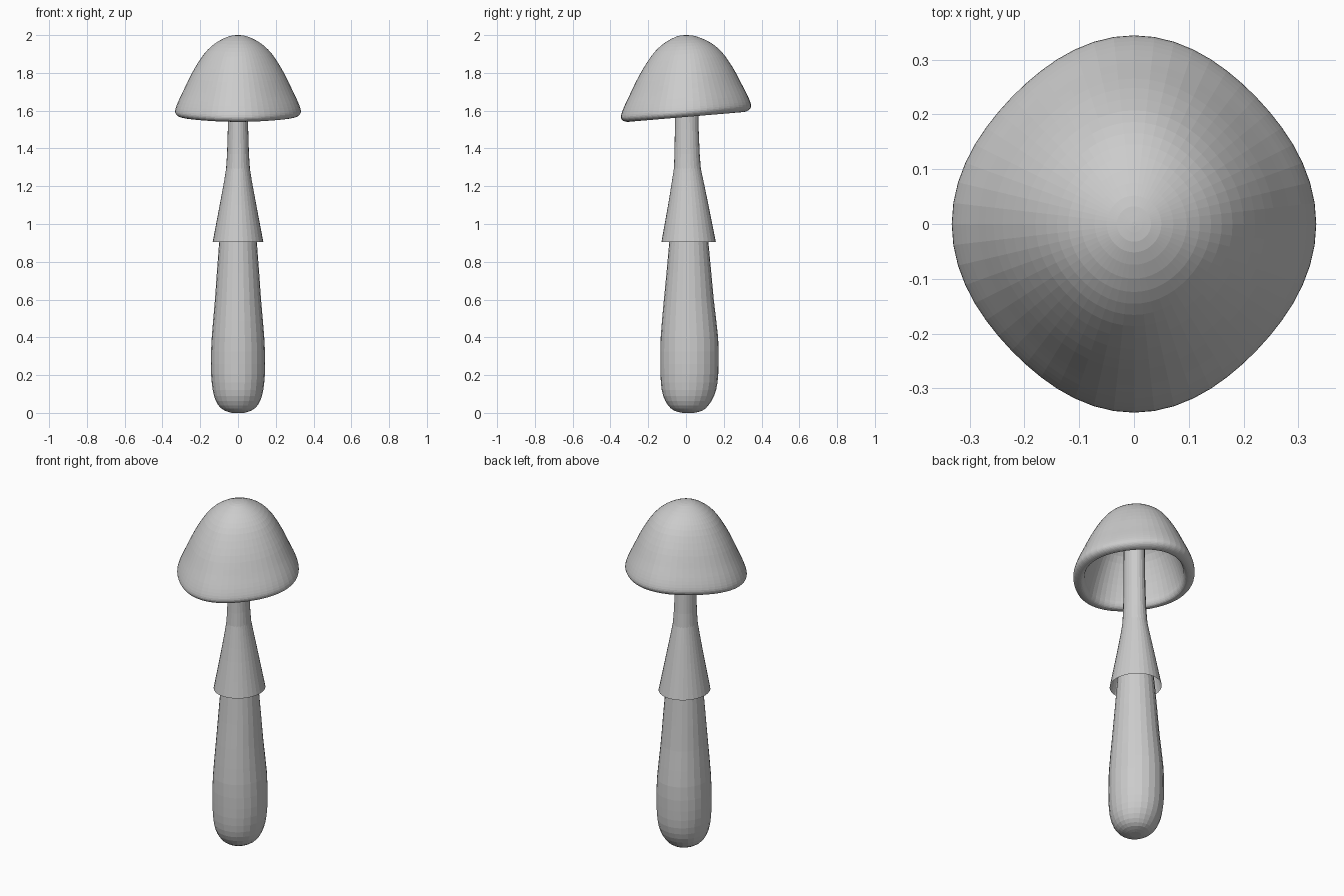
import bpy, bmesh, math

if "Cube" in bpy.data.objects:
    bpy.data.objects.remove(bpy.data.objects["Cube"])


def refine(pts, steps):
    """Catmull-Rom interpolation of a short list of ring parameters."""
    out = []
    for i in range(len(pts) - 1):
        p0, p1, p2 = pts[max(i - 1, 0)], pts[i], pts[i + 1]
        p3 = pts[min(i + 2, len(pts) - 1)]
        for s in range(steps):
            t = s / steps
            out.append(tuple(
                0.5 * (2 * b + (c - a) * t + (2 * a - 5 * b + 4 * c - d) * t * t
                       + (3 * b - a - 3 * c + d) * t ** 3)
                for a, b, c, d in zip(p0, p1, p2, p3)))
    return out + [tuple(pts[-1])]


def loft(name, rings, segs, place, cap_start=False, cap_end=False):
    """Skin a stack of closed rings; place(ring, angle) gives each point."""
    bm = bmesh.new()
    rows = [[bm.verts.new(place(r, 2 * math.pi * k / segs)) for k in range(segs)]
            for r in rings]
    for a, b in zip(rows, rows[1:]):
        for k in range(segs):
            n = (k + 1) % segs
            bm.faces.new((a[k], a[n], b[n], b[k]))
    if cap_start:
        bm.faces.new(rows[0][::-1])
    if cap_end:
        bm.faces.new(rows[-1])
    bmesh.ops.recalc_face_normals(bm, faces=bm.faces)
    mesh = bpy.data.meshes.new(name)
    bm.to_mesh(mesh)
    bm.free()
    obj = bpy.data.objects.new(name, mesh)
    bpy.context.collection.objects.link(obj)
    return obj


def cap_point(ring, a):
    # slightly squared outline, rim tilted down towards the front
    r, z = ring
    k = r * (1 + 0.025 * (math.cos(4 * a) - 1) * min(1, r / 0.3))
    x, y = k * math.cos(a), k * 1.035 * math.sin(a)
    return x, y, z + 0.085 * y * min(1, r / 0.2)


def stem_point(ring, a):
    z, rx, ry, cy = ring
    return rx * math.cos(a), cy + ry * math.sin(a), z


# Hollow cap: outer dome, rolled rim, inner dome
cap_profile = [(0.004, 2.0), (0.05, 1.993), (0.12, 1.957), (0.18, 1.9),
               (0.24, 1.806), (0.285, 1.715), (0.316, 1.65), (0.332, 1.605),
               (0.329, 1.583), (0.312, 1.57), (0.287, 1.568), (0.272, 1.585),
               (0.264, 1.62), (0.23, 1.72), (0.18, 1.82), (0.1, 1.89),
               (0.004, 1.91)]
loft("mushroom_cap", refine(cap_profile, 3), 56, cap_point, True, True)

# Stem with swollen foot: z, x radius, y radius, y centre
stem_rings = [(0.0, 0.03, 0.03, 0.012), (0.012, 0.07, 0.075, 0.012),
              (0.04, 0.104, 0.107, 0.012), (0.09, 0.127, 0.135, 0.014),
              (0.16, 0.139, 0.15, 0.017), (0.26, 0.144, 0.154, 0.018),
              (0.4, 0.139, 0.152, 0.018), (0.6, 0.122, 0.132, 0.015),
              (0.9, 0.1, 0.104, 0.015), (1.25, 0.066, 0.074, 0.008),
              (1.5, 0.054, 0.063, 0.004), (1.93, 0.052, 0.06, 0.0)]
loft("stem", refine(stem_rings, 2), 24, stem_point, True, True)

# Flared open skirt hanging from the upper stem
skirt_rings = [(1.3, 0.062, 0.07, 0.007), (1.23, 0.073, 0.083, 0.009),
               (1.1, 0.097, 0.107, 0.012), (0.905, 0.134, 0.144, 0.014)]
loft("stem_skirt", refine(skirt_rings, 2), 32, stem_point)
